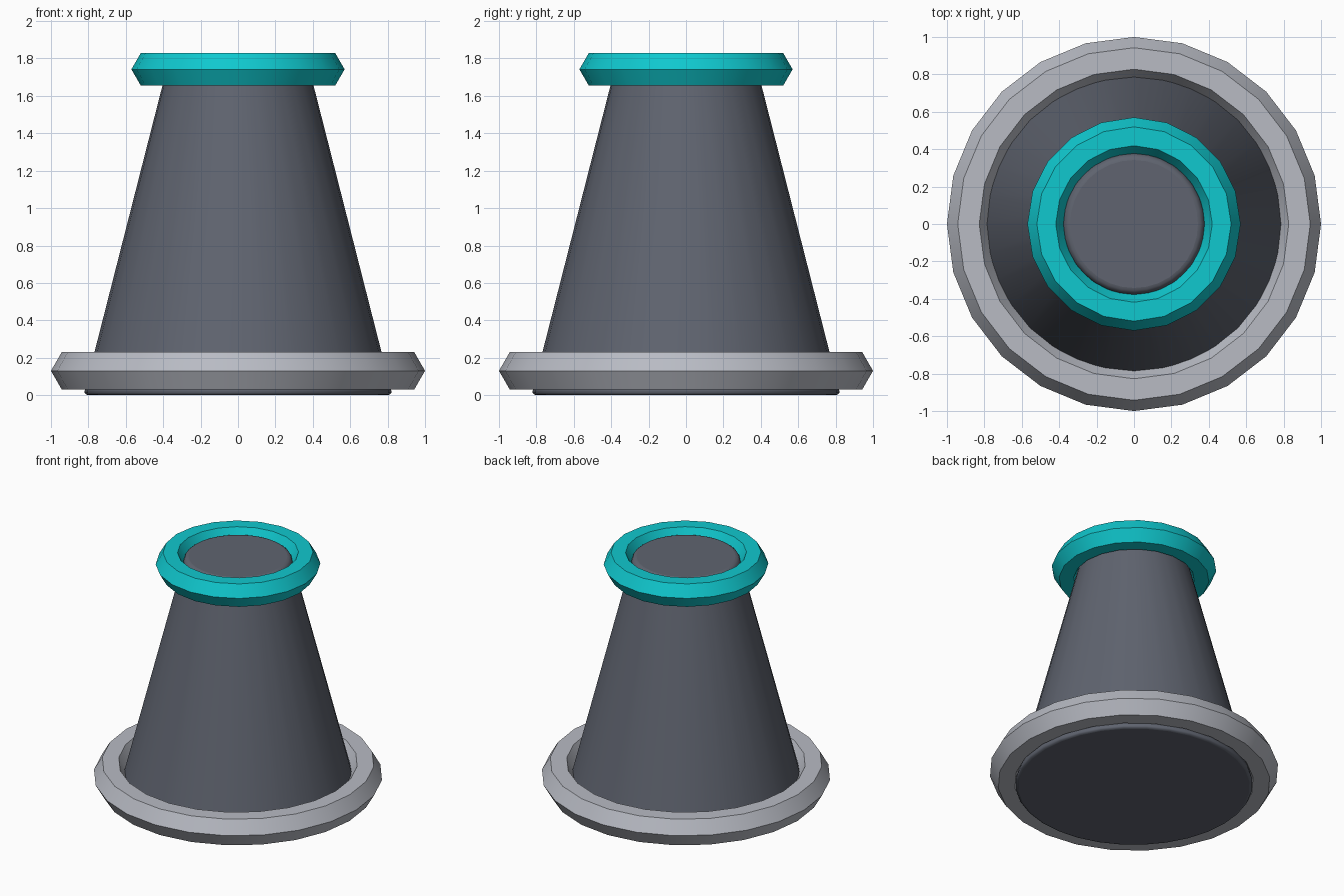
import bpy
import math

cube = bpy.data.objects.get("Cube")
if cube:
    bpy.data.objects.remove(cube, do_unlink=True)


def make_material(name, rgb):
    mat = bpy.data.materials.new(name)
    mat.use_nodes = True
    mat.diffuse_color = (*rgb, 1)
    mat.node_tree.nodes["Principled BSDF"].inputs["Base Color"].default_value = (*rgb, 1)
    return mat


def finish(name, mat, angle):
    obj = bpy.context.object
    obj.name = name
    obj.data.materials.append(mat)
    bpy.ops.object.shade_smooth_by_angle(angle=math.radians(angle))
    return obj


def hex_ring(name, mat, radius, thickness, z, sides):
    # Ring with a six-sided cross-section
    bpy.ops.mesh.primitive_torus_add(
        major_radius=radius, minor_radius=thickness,
        major_segments=sides, minor_segments=6, location=(0, 0, z))
    return finish(name, mat, 30)


slate = make_material("slate grey", (0.115, 0.127, 0.16))
silver = make_material("light grey", (0.48, 0.497, 0.55))
cyan = make_material("bright cyan", (0.005, 0.58, 0.62))

# Tapered body with softly rounded rims
height = 1.8
bpy.ops.mesh.primitive_cone_add(
    vertices=32, radius1=0.826, radius2=0.367, depth=height,
    location=(0, 0, height / 2))
body = finish("tapered_body", slate, 60)
bevel = body.modifiers.new("rounded_rims", 'BEVEL')
bevel.width = 0.025
bevel.segments = 3
bevel.limit_method = 'ANGLE'
bevel.angle_limit = math.radians(40)

# Base and top rings
hex_ring("base_ring", silver, 0.885, 0.115, 0.13, 24)
hex_ring("top_ring", cyan, 0.469, 0.101, 1.742, 20)
